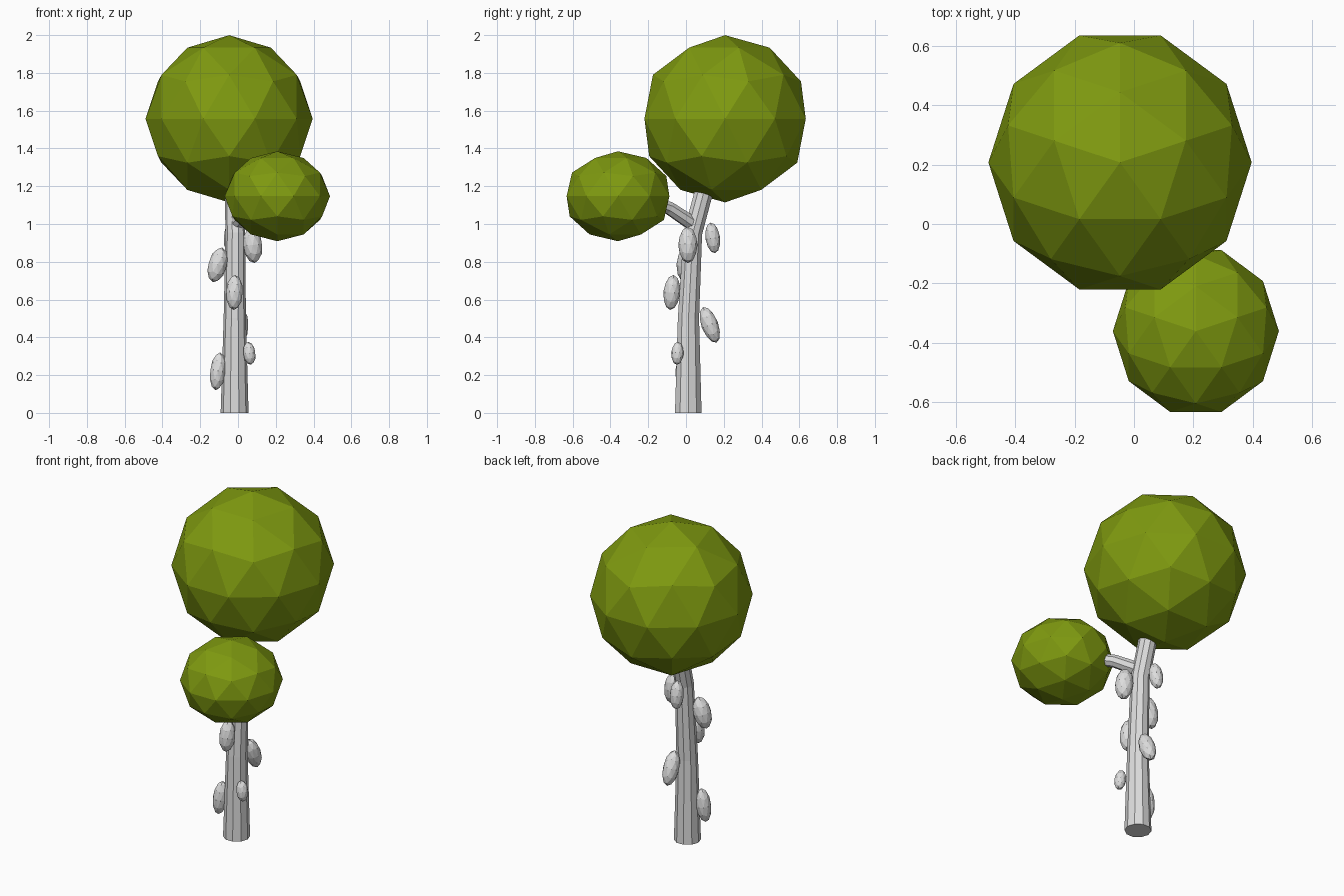
import bpy, bmesh, math
from mathutils import Vector, Matrix

if "Cube" in bpy.data.objects:
    bpy.data.objects.remove(bpy.data.objects["Cube"])


def material(name, rgb):
    m = bpy.data.materials.new(name)
    m.diffuse_color = (*rgb, 1)
    m.use_nodes = True
    m.node_tree.nodes["Principled BSDF"].inputs["Base Color"].default_value = m.diffuse_color
    return m


LEAF = material("leaf green", (0.21, 0.32, 0.005))
BARK = material("pale grey bark", (0.72, 0.72, 0.72))


def add_object(name, bm, mat):
    bmesh.ops.recalc_face_normals(bm, faces=bm.faces)
    mesh = bpy.data.meshes.new(name)
    bm.to_mesh(mesh)
    bm.free()
    mesh.materials.append(mat)
    obj = bpy.data.objects.new(name, mesh)
    bpy.context.collection.objects.link(obj)
    return obj


def faceted_ball(name, centre, radii, rotation, mat):
    """Low-poly ball, turned first by its own rotation, then scaled to radii."""
    bm = bmesh.new()
    bmesh.ops.create_icosphere(bm, subdivisions=2, radius=1, matrix=rotation)
    bmesh.ops.scale(bm, vec=radii, verts=bm.verts)
    bmesh.ops.translate(bm, vec=centre, verts=bm.verts)
    return add_object(name, bm, mat)


def limb(name, path, sides, mat):
    """Tapered tube through (x, y, z, radius) stations."""
    bm = bmesh.new()
    points = [Vector(p[:3]) for p in path]
    rings = []
    for i, p in enumerate(points):
        along = points[min(i + 1, len(points) - 1)] - points[max(i - 1, 0)]
        if i == 0 and p.z == 0:
            along = Vector((0, 0, 1))          # flat foot on the ground
        turn = Vector((0, 0, 1)).rotation_difference(along)
        ring = []
        for k in range(sides):
            a = math.tau * k / sides
            ring.append(bm.verts.new(
                p + turn @ Vector((math.cos(a), math.sin(a), 0)) * path[i][3]))
        rings.append(ring)
    for low, high in zip(rings, rings[1:]):
        for k in range(sides):
            n = (k + 1) % sides
            bm.faces.new((low[k], low[n], high[n], high[k]))
    bm.faces.new(rings[0][::-1])
    bm.faces.new(rings[-1])
    return add_object(name, bm, mat)


def pod(name, top, bottom, width, mat):
    """Elongated faceted growth hanging from top to bottom."""
    top, bottom = Vector(top), Vector(bottom)
    axis = top - bottom
    bm = bmesh.new()
    bmesh.ops.create_icosphere(bm, subdivisions=2, radius=1)
    bmesh.ops.scale(bm, vec=(width, width, axis.length / 2), verts=bm.verts)
    turn = Vector((0, 0, 1)).rotation_difference(axis).to_matrix().to_4x4()
    bmesh.ops.transform(bm, matrix=Matrix.Translation((top + bottom) / 2) @ turn,
                        verts=bm.verts)
    return add_object(name, bm, mat)


# Foliage balls
quarter = Matrix.Rotation(math.radians(90), 4, 'Z')
faceted_ball("large_foliage", (-0.047, 0.207, 1.557), (0.4425, 0.449, 0.4425),
             quarter, LEAF)
faceted_ball("small_foliage", (0.208, -0.36, 1.147), (0.279, 0.286, 0.238),
             quarter, LEAF)

# Trunk leaning backwards near the top, and one forked branch
limb("trunk", [(-0.018, 0.012, 0, 0.074), (-0.017, 0.013, 0.5, 0.059),
               (-0.014, 0.036, 0.95, 0.052), (-0.02, 0.1, 1.19, 0.051),
               (-0.025, 0.125, 1.28, 0.05)], 10, BARK)
limb("branch", [(-0.012, 0.045, 0.995, 0.04), (0.06, -0.09, 1.085, 0.036),
                (0.13, -0.21, 1.13, 0.034)], 8, BARK)

# Growths around the trunk: top point, bottom point, half width
PODS = [
    ((-0.095, -0.01, 0.32), (-0.118, -0.02, 0.12), 0.042),
    ((0.052, -0.042, 0.376), (0.068, -0.049, 0.255), 0.033),
    ((0.010, 0.090, 0.56), (0.012, 0.162, 0.372), 0.045),
    ((-0.016, -0.066, 0.73), (-0.022, -0.084, 0.545), 0.045),
    ((-0.084, 0.004, 0.875), (-0.132, -0.006, 0.692), 0.05),
    ((0.068, 0.010, 0.985), (0.088, 0.010, 0.793), 0.051),
    ((-0.034, 0.130, 1.008), (-0.042, 0.153, 0.845), 0.039),
]
for i, (top, bottom, width) in enumerate(PODS, 1):
    pod(f"trunk_pod_{i}", top, bottom, width, BARK)
